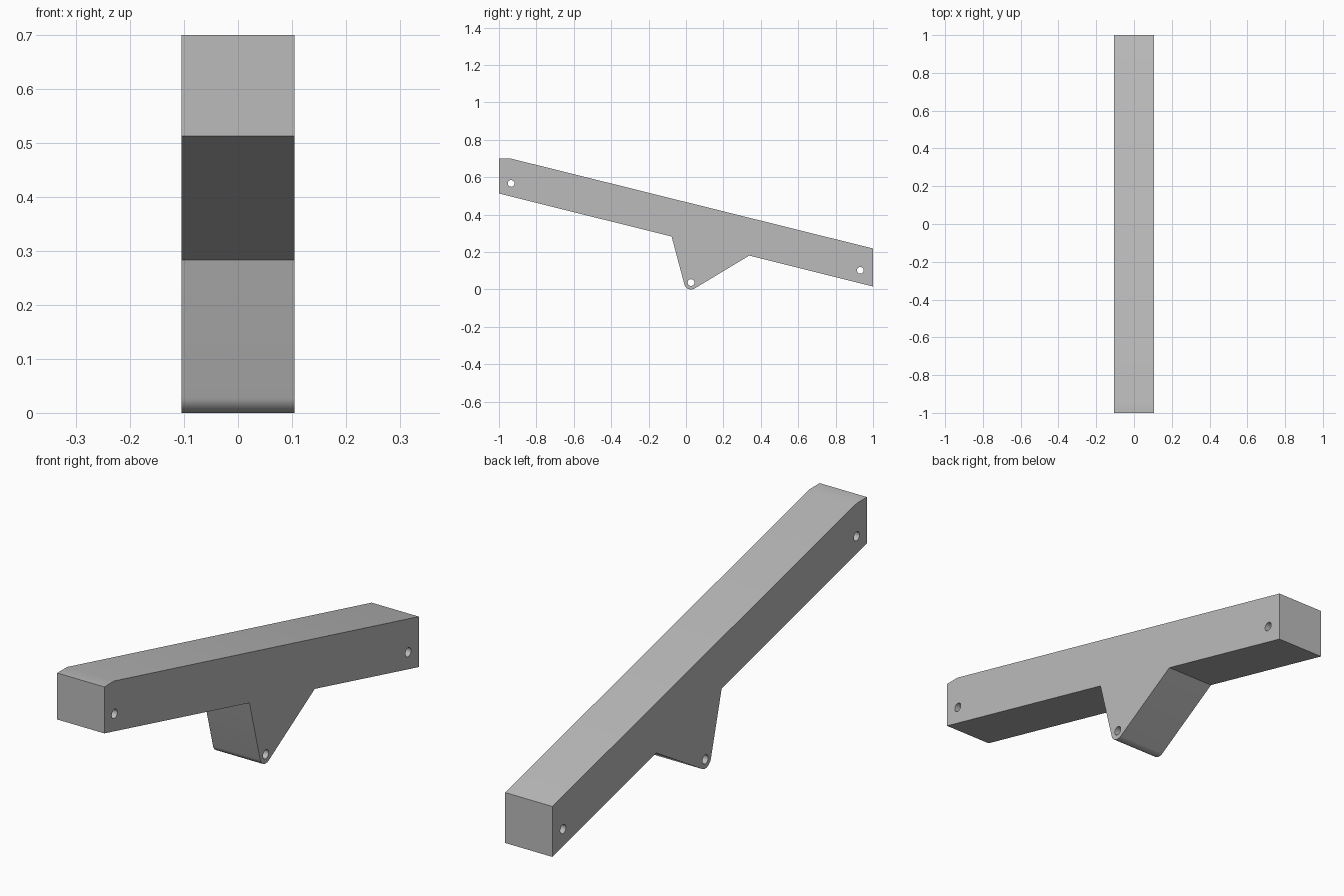
import bpy, bmesh, math

cube = bpy.data.objects.get("Cube")
if cube:
    bpy.data.objects.remove(cube, do_unlink=True)

HALF_WIDTH = 0.105
HOLE_RADIUS = 0.018
PIVOT, PIVOT_RADIUS = (0.027, 0.037), 0.037
HOLES = [(-0.935, 0.567), (0.932, 0.102), PIVOT]


def arc(centre, radius, start, end, steps):
    """Points along an arc, angles in degrees."""
    angles = [math.radians(start + (end - start) * i / steps) for i in range(steps + 1)]
    return [(centre[0] + radius * math.cos(a), centre[1] + radius * math.sin(a)) for a in angles]


def add_loop(curve, points):
    spline = curve.splines.new("POLY")
    spline.points.add(len(points) - 1)
    for p, (y, z) in zip(spline.points, points):
        p.co = (y, z, 0, 1)
    spline.use_cyclic_u = True


# Side profile: sloping beam with a rounded pivot lug underneath
outline = [(-1, 0.70), (-1, 0.513), (-0.077, 0.283)]
outline += arc(PIVOT, PIVOT_RADIUS, 194.5, 300.8, 12)
outline += [(0.338, 0.181), (1, 0.016), (1, 0.219), (-0.937, 0.70)]

curve = bpy.data.curves.new("beam_profile", "CURVE")
curve.dimensions = "2D"
curve.fill_mode = "BOTH"
curve.extrude = HALF_WIDTH
add_loop(curve, outline)

# Pin holes through the full width
for centre in HOLES:
    add_loop(curve, arc(centre, HOLE_RADIUS, 0, 345, 23))

# Stand the profile up and turn it into a mesh
beam = bpy.data.objects.new("rocker_beam", curve)
bpy.context.collection.objects.link(beam)
beam.rotation_euler = (math.pi / 2, 0, math.pi / 2)
bpy.ops.object.select_all(action="DESELECT")
beam.select_set(True)
bpy.context.view_layer.objects.active = beam
bpy.ops.object.convert(target="MESH")
beam = bpy.context.object

bm = bmesh.new()
bm.from_mesh(beam.data)
bmesh.ops.remove_doubles(bm, verts=bm.verts, dist=0.0001)
bmesh.ops.recalc_face_normals(bm, faces=bm.faces)
bm.to_mesh(beam.data)
bm.free()

# Plain grey finish
grey = bpy.data.materials.new("plain_grey")
grey.use_nodes = True
colour = (0.5, 0.5, 0.5, 1)
grey.diffuse_color = colour
grey.node_tree.nodes["Principled BSDF"].inputs["Base Color"].default_value = colour
beam.data.materials.clear()
beam.data.materials.append(grey)

bpy.ops.object.shade_smooth_by_angle(angle=math.radians(30))
